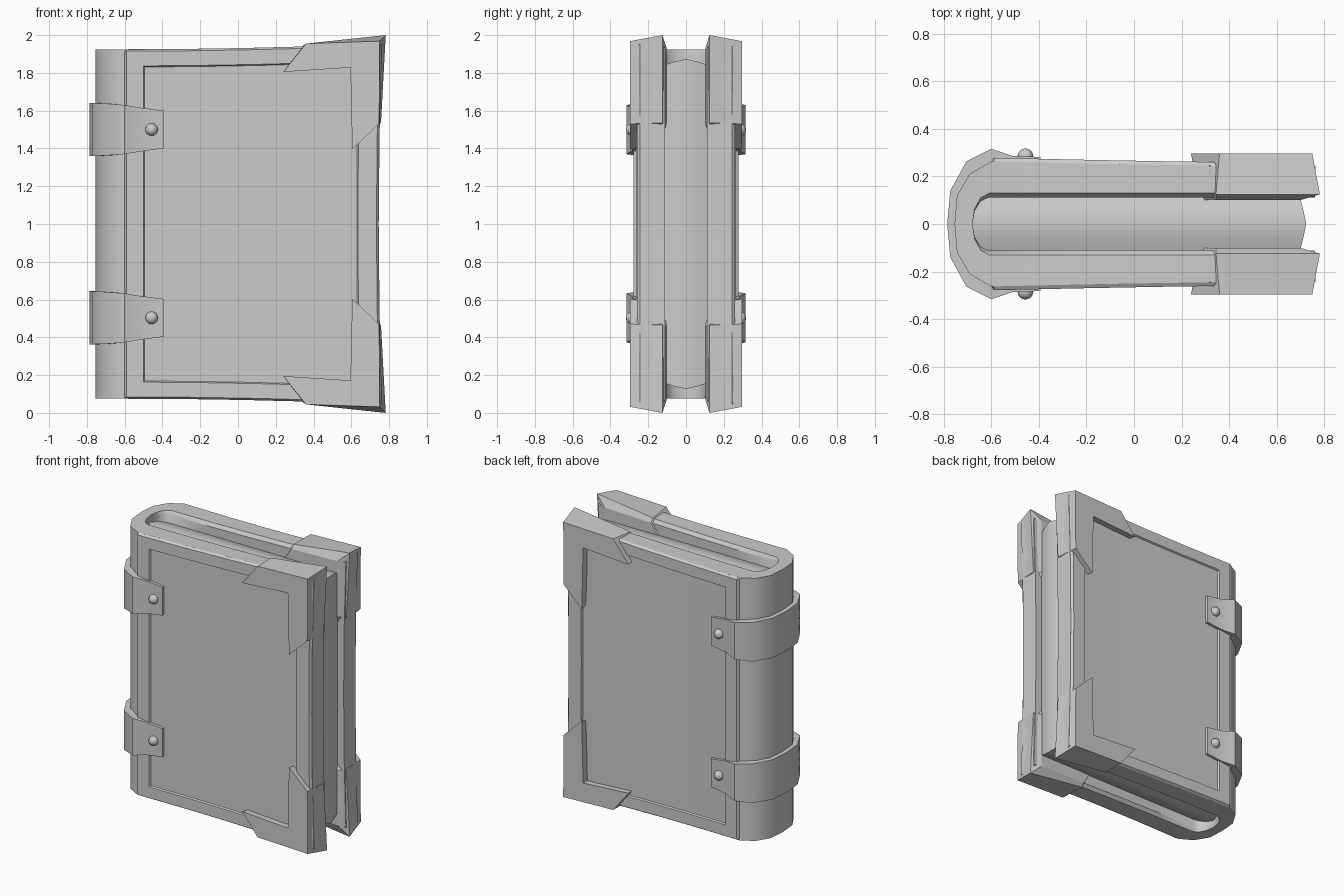
import bpy, bmesh, math

if "Cube" in bpy.data.objects:
    bpy.data.objects.remove(bpy.data.objects["Cube"])


def make(name, verts, faces, smooth=True, recalc=True):
    me = bpy.data.meshes.new(name)
    me.from_pydata(verts, [], faces)
    bm = bmesh.new()
    bm.from_mesh(me)
    if recalc:
        bmesh.ops.recalc_face_normals(bm, faces=bm.faces)
    bm.to_mesh(me)
    bm.free()
    ob = bpy.data.objects.new(name, me)
    bpy.context.collection.objects.link(ob)
    if smooth:
        bpy.ops.object.select_all(action='DESELECT')
        ob.select_set(True)
        bpy.context.view_layer.objects.active = ob
        bpy.ops.object.shade_smooth_by_angle(angle=math.radians(35))
    return ob


def ring_faces(levels, n):
    return [(k * n + i, k * n + (i + 1) % n, (k + 1) * n + (i + 1) % n, (k + 1) * n + i)
            for k in range(levels - 1) for i in range(n)]


def wall_caps(levels, n):
    # quad strips closing both ends of a hollow U wall (outer points, then inner reversed)
    return [(b + i, b + i + 1, b + n - 2 - i, b + n - 1 - i)
            for b in (0, (levels - 1) * n) for i in range(n // 2 - 1)]


def full_u(half):
    return half + [(x, -y) for x, y in reversed(half[:-1])]


def half_height(x):
    return 0.925 + 0.03 * (max(0, x + 0.6) / 1.35) ** 2


def bow(x, z):
    # fore-edge curves outward towards the corners
    return x + 0.018 * max(0, x / 0.745) ** 2 * z * z


def cover_y(x):
    return 0.243 + 0.02 * max(0, (0.5 - x) / 1.1) ** 1.3


# Cover: U-shaped wall wrapping the pages, chamfered along the inner rim
outer = full_u([(x, cover_y(x)) for x in (0.745, 0.35, 0.0, -0.3, -0.6)]
               + [(-0.69, 0.212), (-0.745, 0.12), (-0.755, 0)])
levels = [-1, -0.975, -0.5, 0, 0.5, 0.975, 1]
verts = []
for t in levels:
    w = 0.13 if abs(t) == 1 else 0.112
    inner = full_u([(x, w) for x in (0.745, 0.35, 0.0, -0.3, -0.61)]
                   + [(-0.645, w * 0.85), (-0.67, w * 0.5), (-0.68, 0)])
    for x, y in outer + inner[::-1]:
        verts.append((bow(x, t), y, 1 + t * half_height(x)))
n = len(outer) * 2
make("cover", verts, ring_faces(len(levels), n) + wall_caps(len(levels), n))

# Raised frame with recessed panel on each board
us = [-0.6, -0.59, -0.5, -0.494, -0.2, 0.1, 0.4, 0.629, 0.635, 0.733, 0.745]
insets = [0, 0.01, 0.088, 0.094]
rise = [0, 0.016, 0.016, 0.005]
for side, label in ((-1, "front"), (1, "back")):
    verts, faces = [], []
    rows = 11
    for i, x in enumerate(us):
        h = half_height(x)
        zs = ([-(h - d) for d in insets] + [t * (h - 0.094) for t in (-0.5, 0, 0.5)]
              + [h - d for d in reversed(insets)])
        for j, z in enumerate(zs):
            r = rise[min(i, j, len(us) - 1 - i, rows - 1 - j, 3)]
            verts.append((bow(x, z), side * (cover_y(x) + r), 1 + z))
    for i in range(len(us) - 1):
        for j in range(rows - 1):
            q = (i * rows + j, (i + 1) * rows + j, (i + 1) * rows + j + 1, i * rows + j + 1)
            faces.append(q if side < 0 else q[::-1])
    make(label + "_board_frame", verts, faces, recalc=False)

# Page block with slightly arched top, bottom and fore-edge
section = [(-0.12, 0.84, 0.697), (-0.06, 0.86, 0.712), (0, 0.873, 0.725),
           (0.06, 0.86, 0.712), (0.12, 0.84, 0.697)]
verts = []
for end in (0, 1):
    for s in (1, -1):
        for y, h, xe in section[::s]:
            verts.append((xe if end else -0.685 + 1.5 * y * y, y, 1 + s * h))
faces = ring_faces(2, 10)
faces += [(b + i, b + i + 1, b + 8 - i, b + 9 - i) for b in (0, 10) for i in range(4)]
make("pages", verts, faces)

# Corner caps: L-shaped blocks flaring towards the inside, tapered back at the gap
cap_rings = [
    (0.296, [(0.24, 0.805), (0.36, 0.955), (0.75, 0.968), (0.747, 0.53), (0.605, 0.395), (0.595, 0.828)]),
    (0.125, [(0.27, 0.82), (0.345, 0.945), (0.782, 1.0), (0.757, 0.535), (0.62, 0.43), (0.595, 0.83)]),
    (0.102, [(0.28, 0.82), (0.345, 0.92), (0.705, 0.93), (0.705, 0.54), (0.62, 0.43), (0.595, 0.83)]),
]
for sy, a in ((-1, "front"), (1, "back")):
    for sz, b in ((-1, "bottom"), (1, "top")):
        verts = [(x, sy * y, 1 + sz * z) for y, ring in cap_rings for x, z in ring]
        faces = ring_faces(3, 6)
        for k in (0, 12):
            faces += [(k, k + 1, k + 2, k + 5), (k + 5, k + 2, k + 3, k + 4)]
        make(f"{a}_{b}_corner_cap", verts, faces, smooth=False)

# Straps around the spine, each with a round stud on both ends
strap_out = full_u([(-0.393, 0.282), (-0.51, 0.286), (-0.6, 0.316),
                    (-0.705, 0.264), (-0.773, 0.14), (-0.786, 0)])
strap_in = full_u([(-0.393, 0.25), (-0.51, 0.252), (-0.6, 0.258),
                   (-0.68, 0.2), (-0.735, 0.115), (-0.748, 0)])
strap_h = [0.1, 0.115, 0.13, 0.138, 0.14, 0.141]
strap_h += strap_h[-2::-1]
for zc, label in ((0.503, "lower"), (1.5, "upper")):
    verts = []
    for s in (-1, 0, 1):
        for (x, y), h in zip(strap_out + strap_in[::-1], strap_h * 2):
            verts.append((x, y, zc + s * h))
    n = len(strap_out) * 2
    make(label + "_strap", verts, ring_faces(3, n) + wall_caps(3, n))
    for sy in (-1, 1):
        bpy.ops.mesh.primitive_uv_sphere_add(segments=16, ring_count=10, radius=0.033,
                                             location=(-0.457, sy * 0.285, zc))
        bpy.context.object.name = label + ("_front_stud" if sy < 0 else "_back_stud")
        bpy.ops.object.shade_smooth()
